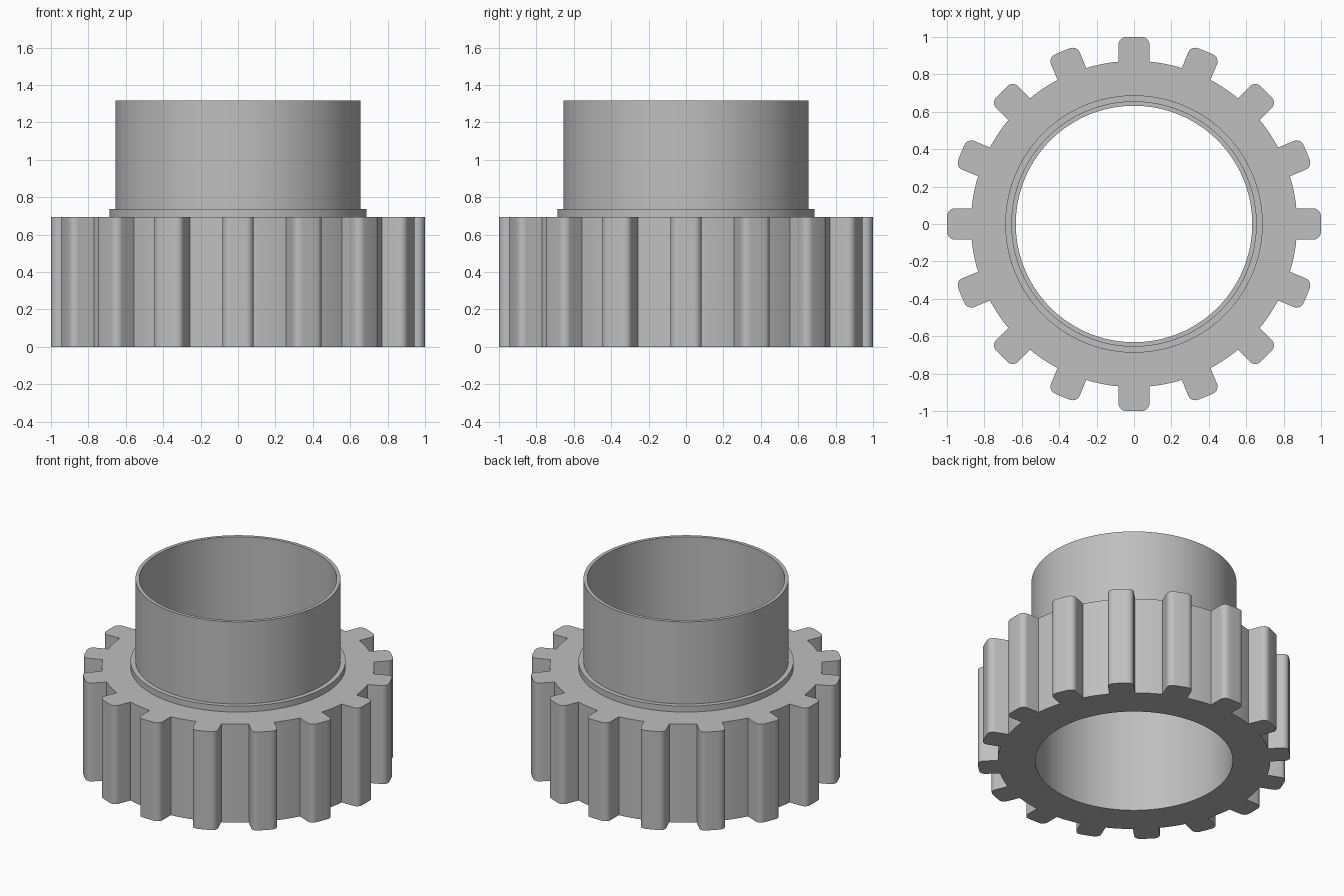
import bpy, bmesh, math

if "Cube" in bpy.data.objects:
    bpy.data.objects.remove(bpy.data.objects["Cube"])

TEETH = 16
ROOT, TIP, HALF_W, FILLET = 0.872, 1.0, 0.083, 0.04
BORE, SLEEVE, COLLAR = 0.632, 0.656, 0.688
GEAR_TOP, COLLAR_TOP, SLEEVE_TOP = 0.695, 0.737, 1.317
PITCH = 2 * math.pi / TEETH


def half_tooth():
    """(radius, angle) points from the tooth tip centre to the gap centre."""
    c = HALF_W - FILLET
    a = math.sqrt((TIP - FILLET) ** 2 - c * c)      # fillet centre along the tooth
    start = math.atan2(c, a)
    pts = [(TIP, start * i / 2) for i in range(2)]
    # Rounded tooth corner
    for i in range(9):
        t = start + (math.pi / 2 - start) * i / 8
        x, y = a + FILLET * math.cos(t), c + FILLET * math.sin(t)
        pts.append((math.hypot(x, y), math.atan2(y, x)))
    # Straight flank down to the root, then the root arc
    root_angle = math.asin(HALF_W / ROOT)
    for i in range(5):
        pts.append((ROOT, root_angle + (PITCH / 2 - root_angle) * i / 4))
    return pts


# Full tooth outline: one mirrored tooth repeated around the axis
half = half_tooth()
tooth = [(r, -t) for r, t in reversed(half[1:])] + half[:-1]
outline = [(r, t + k * PITCH) for k in range(TEETH) for r, t in tooth]


def ring(bm, z, radius=None):
    """Vertex ring at a height; follows the toothed outline if no radius."""
    return [bm.verts.new(((radius or r) * math.cos(t),
                          (radius or r) * math.sin(t), z)) for r, t in outline]


# Toothed body, collar and thin sleeve as one hollow closed section
bm = bmesh.new()
section = [
    ring(bm, 0, BORE), ring(bm, 0),                            # underside
    ring(bm, GEAR_TOP), ring(bm, GEAR_TOP, COLLAR),            # teeth
    ring(bm, COLLAR_TOP, COLLAR), ring(bm, COLLAR_TOP, SLEEVE),  # collar
    ring(bm, SLEEVE_TOP, SLEEVE), ring(bm, SLEEVE_TOP, BORE),  # sleeve
]
n = len(outline)
for s, lower in enumerate(section):
    upper = section[(s + 1) % len(section)]
    for i in range(n):
        j = (i + 1) % n
        bm.faces.new((lower[i], lower[j], upper[j], upper[i]))
bmesh.ops.recalc_face_normals(bm, faces=bm.faces)

mesh = bpy.data.meshes.new("gear_sleeve")
bm.to_mesh(mesh)
bm.free()
gear = bpy.data.objects.new("gear_sleeve", mesh)
bpy.context.collection.objects.link(gear)

steel = bpy.data.materials.new("plain grey")
steel.diffuse_color = (0.52, 0.52, 0.52, 1)
steel.use_nodes = True
steel.node_tree.nodes["Principled BSDF"].inputs["Base Color"].default_value = steel.diffuse_color
mesh.materials.append(steel)

# Smooth round walls, crisp rims and flanks
bpy.context.view_layer.objects.active = gear
gear.select_set(True)
bpy.ops.object.shade_smooth_by_angle(angle=math.radians(30))
